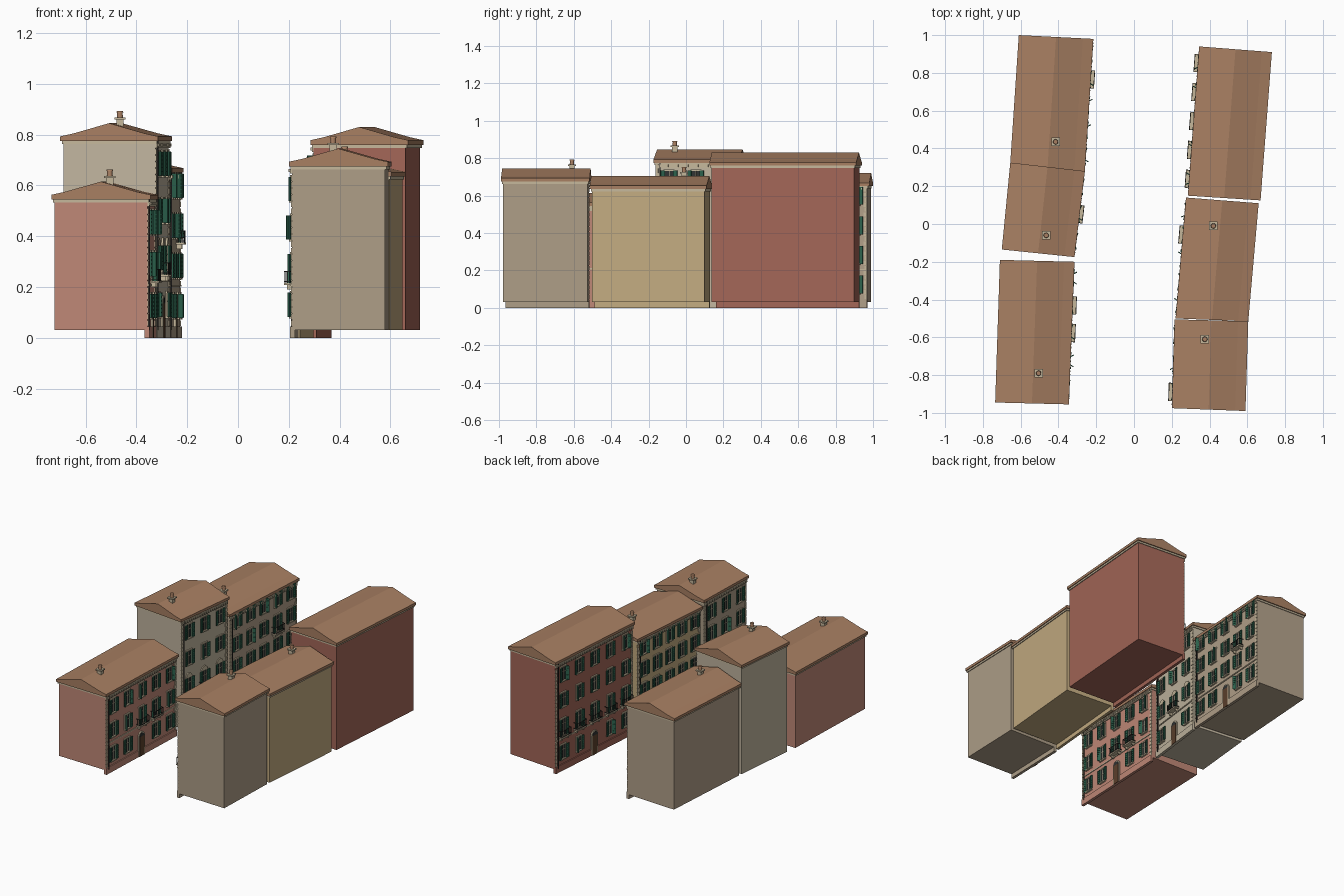
import bpy, bmesh, math, random
from mathutils import Vector, Matrix

if "Cube" in bpy.data.objects:
    bpy.data.objects.remove(bpy.data.objects["Cube"])

random.seed(4)


def material(name, rgb):
    m = bpy.data.materials.new(name)
    m.diffuse_color = [((c / 255) ** 2.2) for c in rgb] + [1]
    m.use_nodes = True
    m.node_tree.nodes["Principled BSDF"].inputs["Base Color"].default_value = m.diffuse_color
    return m


ROOF = material("roof_tile", (166, 126, 98))
GREEN = material("shutter_green", (48, 98, 78))
GLASS = material("dark_glass", (52, 54, 54))
IRON = material("iron", (45, 43, 42))
TRIM = material("stone_trim", (196, 182, 154))
WOOD = material("door_wood", (92, 66, 48))


class Part:
    """One mesh object collecting many simple solids."""

    def __init__(self, name, mat):
        self.name, self.mat, self.bm = name, mat, bmesh.new()

    def box(self, frame, lo, hi):
        lo, hi = Vector(lo), Vector(hi)
        m = frame @ Matrix.Translation((lo + hi) / 2) @ Matrix.Diagonal((*(hi - lo), 1))
        bmesh.ops.create_cube(self.bm, size=1, matrix=m)

    def loft(self, ring0, ring1):
        a = [self.bm.verts.new(p) for p in ring0]
        b = [self.bm.verts.new(p) for p in ring1]
        n = len(a)
        for i in range(n):
            j = (i + 1) % n
            self.bm.faces.new((a[i], a[j], b[j], b[i]))
        self.bm.faces.new(a[::-1])
        self.bm.faces.new(b)

    def arch(self, frame, s, z, r, d0, d1):
        # half disc standing on the wall
        pts = [(s + r * math.cos(math.pi * k / 10), z + r * math.sin(math.pi * k / 10)) for k in range(11)]
        self.loft([frame @ Vector((x, d0, h)) for x, h in pts],
                  [frame @ Vector((x, d1, h)) for x, h in pts])

    def cylinder(self, loc, r, h):
        bmesh.ops.create_cone(self.bm, cap_ends=True, segments=12, radius1=r, radius2=r * .85,
                              depth=h, matrix=Matrix.Translation(loc))

    def finish(self):
        if not self.bm.verts:
            return
        bmesh.ops.recalc_face_normals(self.bm, faces=self.bm.faces)
        me = bpy.data.meshes.new(self.name)
        self.bm.to_mesh(me)
        self.bm.free()
        me.materials.append(self.mat)
        bpy.context.collection.objects.link(bpy.data.objects.new(self.name, me))


def shutter(part, frame, s, side, z0, z1, w):
    # hinged leaf with louvres, swung open by a small or large angle
    ang = random.choice([4, 6, 8, 12, 15, 60])
    hinge = frame @ Matrix.Translation((s, .006, 0)) @ Matrix.Rotation(math.radians(ang) * side, 4, 'Z')
    x0, x1 = sorted((0, side * w))
    part.box(hinge, (x0, 0, z0), (x1, .003, z1))
    for e in (x0, x1 - .004):
        part.box(hinge, (e, 0, z0), (e + .004, .006, z1))
    n = 7
    for k in range(n):
        z = z0 + (z1 - z0) * k / (n - 1)
        part.box(hinge, (x0, 0, z - .002), (x1, .0055, z + .002))


def balcony(floor, rail, frame, s, half, z):
    floor.box(frame, (s - half, -.002, z - .008), (s + half, .032, z))
    for e in (-.7, .7):
        floor.box(frame, (s + e * half - .004, 0, z - .025), (s + e * half + .004, .02, z - .008))
    h = .045
    for zz in (z + .006, z + h):
        rail.box(frame, (s - half, .028, zz - .0015), (s + half, .031, zz + .0015))
        for e in (-half, half - .003):
            rail.box(frame, (s + e, 0, zz - .0015), (s + e + .003, .031, zz + .0015))
    n = int(half * 2 / .009)
    for k in range(n + 1):
        x = s - half + .001 + (2 * half - .002) * k / n
        rail.box(frame, (x - .001, .0285, z), (x + .001, .0305, z + h))
    for d in (.01, .02):
        for e in (-half + .0015, half - .0015):
            rail.box(frame, (s + e - .001, d, z), (s + e + .001, d + .002, z + h))


def building(name, quad, top, rgb, cols, rows, z0, pitch, balconies, chimney, arched=False):
    s0, s1, b1, b0 = (Vector((*p, 0)) for p in quad)
    L = (s1 - s0).length
    wall_mat = material(name + "_plaster", rgb)
    P = {k: Part(name + "_" + k, m) for k, m in dict(
        walls=wall_mat, roof=ROOF, shutters=GREEN, window_panes=GLASS, railings=IRON,
        stone_trim=TRIM, door=WOOD, chimney=TRIM, chimney_pot=ROOF, plinth=wall_mat).items()}

    def at(u, v, z):
        return s0.lerp(s1, u).lerp(b0.lerp(b1, u), v) + Vector((0, 0, z))

    def block(part, eu, ev, za, zb):
        c = [(eu, ev), (1 - eu, ev), (1 - eu, 1 - ev), (eu, 1 - ev)]
        part.loft([at(u, v, za) for u, v in c], [at(u, v, zb) for u, v in c])

    # wall block and cornice under the eaves
    block(P["walls"], .012 / L, .03, .03, top)
    block(P["stone_trim"], .007 / L, .015, top - .012, top)
    # roof: fascia, flatter eave, steeper main slope
    prof = [(0, top), (0, top + .018), (.14, top + .03), (.5, top + .07),
            (.86, top + .03), (1, top + .018), (1, top)]
    P["roof"].loft([at(0, v, z) for v, z in prof], [at(1, v, z) for v, z in prof])

    # facade frame: x along street, y outward, z up
    a, b = at(.012 / L, .03, 0), at(1 - .012 / L, .03, 0)
    t = (b - a).normalized()
    W = (b - a).length
    n = Vector((-t.y, t.x, 0))
    F = Matrix(((t.x, n.x, 0, a.x), (t.y, n.y, 0, a.y), (0, 0, 1, 0), (0, 0, 0, 1)))

    # plinth, string courses, dentils, corner strips
    P["plinth"].box(F, (0, -.012, 0), (W, .007, .045))
    trim = P["stone_trim"]
    trim.box(F, (0, 0, top - .028), (W, .007, top - .012))
    for k in range(int(W / .018)):
        x = .006 + k * .018
        trim.box(F, (x, 0, top - .022), (x + .008, .013, top - .01))
    trim.box(F, (0, 0, z0 + pitch * .5 - .003), (W, .005, z0 + pitch * .5 + .004))
    for k in range(int((top - .07) / .026)):
        w = .02 if k % 2 else .014
        z = .046 + k * .026
        trim.box(F, (0, 0, z), (w, .004, z + .022))
        trim.box(F, (W - w, 0, z), (W, .004, z + .022))
    # downpipe
    P["railings"].box(F, (W - .026, .003, .03), (W - .021, .009, top))

    hw, hh, step = .021, .046, W / cols
    for r in range(rows):
        zc = z0 + r * pitch
        for c in range(cols):
            s = (c + .5) * step
            za, zb = zc - hh, zc + hh
            if r == 0 and c == cols // 2:
                # street door with arched head
                trim.box(F, (s - .032, 0, .0), (s + .032, .008, .135))
                trim.arch(F, s, .135, .032, 0, .008)
                P["door"].box(F, (s - .024, 0, .0), (s + .024, .01, .135))
                P["window_panes"].arch(F, s, .135, .024, 0, .01)
                continue
            if (r, c) in balconies:
                za -= .02
                balcony(trim, P["railings"], F, s, .048, za)
            else:
                trim.box(F, (s - hw - .01, 0, za - .008), (s + hw + .01, .012, za))
            # surround bars, pane, glazing bars
            P["window_panes"].box(F, (s - hw, -.002, za), (s + hw, .002, zb))
            for e in (-hw - .006, hw):
                trim.box(F, (s + e, 0, za), (s + e + .006, .005, zb))
            trim.box(F, (s - hw - .009, 0, zb), (s + hw + .009, .008, zb + .009))
            trim.box(F, (s - .0015, 0, za), (s + .0015, .004, zb))
            trim.box(F, (s - hw, 0, zc + .012), (s + hw, .004, zc + .015))
            if arched and r == 1:
                trim.arch(F, s, zb + .006, hw + .006, 0, .008)
            for side in (-1, 1):
                shutter(P["shutters"], F, s + side * (hw + .001), side, za, zb, .023)

    # chimney stack, cap and pot on the ridge
    C = Matrix.Translation((*chimney, top + .07))
    P["chimney"].box(C, (-.014, -.014, -.03), (.014, .014, .02))
    P["chimney"].box(C, (-.022, -.022, .014), (.022, .022, .022))
    P["chimney_pot"].cylinder(C @ Vector((0, 0, .034)), .012, .026)
    P["chimney_pot"].cylinder(C @ Vector((0, 0, .045)), .014, .006)
    for p in P.values():
        if p.name == "back_right_chimney" or p.name == "back_right_chimney_pot":
            continue
        p.finish()


# left row
building("back_left", [(-.215, .98), (-.26, .28), (-.655, .325), (-.61, 1.0)], .65,
         (176, 158, 136), 5, 4, .125, .158, {(2, 1)}, (-.415, .435))
building("middle_left", [(-.26, .28), (-.315, -.175), (-.70, -.135), (-.655, .325)], .775,
         (192, 180, 158), 3, 4, .13, .185, {(1, 1)}, (-.465, -.06), True)
building("front_left", [(-.315, -.20), (-.345, -.955), (-.735, -.945), (-.71, -.19)], .545,
         (190, 135, 118), 5, 3, .125, .165, {(1, 1), (1, 2)}, (-.505, -.79))
# right row
building("back_right", [(.285, .15), (.345, .94), (.73, .91), (.67, .125)], .76,
         (162, 102, 88), 5, 4, .13, .18, {(1, c) for c in range(5)}, (.5, .5))
building("middle_right", [(.22, -.50), (.275, .14), (.66, .11), (.605, -.515)], .635,
         (194, 170, 128), 5, 4, .125, .15, {(1, 3)}, (.42, -.01))
building("front_right", [(.20, -.975), (.215, -.505), (.605, -.515), (.59, -.99)], .675,
         (172, 156, 134), 3, 4, .13, .152, {(1, 0)}, (.375, -.61))
